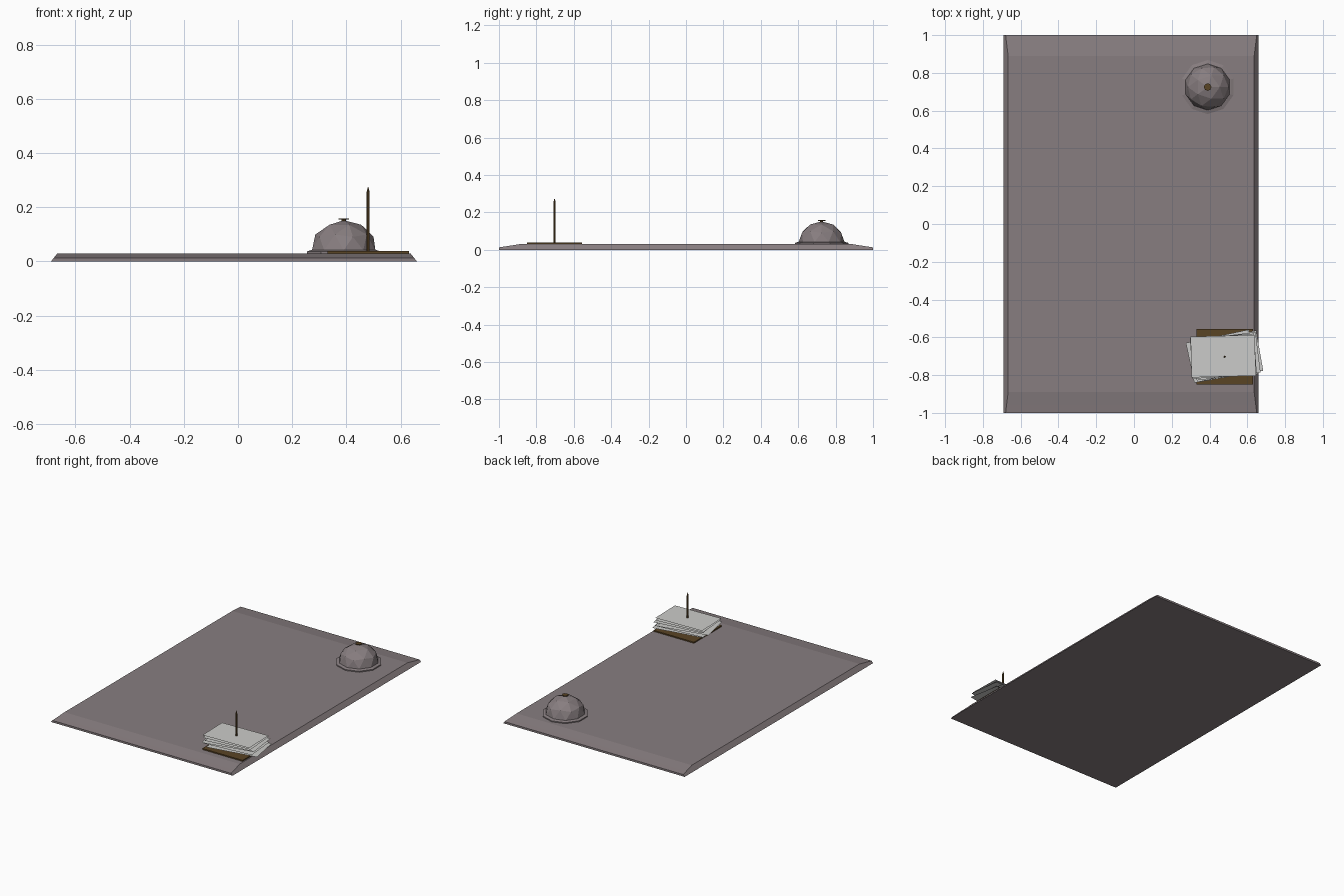
import bpy
import bmesh
from math import radians, cos, sin, pi
from mathutils import Matrix

if "Cube" in bpy.data.objects:
    bpy.data.objects.remove(bpy.data.objects["Cube"], do_unlink=True)


def material(name, rgb):
    m = bpy.data.materials.new(name)
    m.use_nodes = True
    m.diffuse_color = (*rgb, 1)
    m.node_tree.nodes["Principled BSDF"].inputs["Base Color"].default_value = (*rgb, 1)
    return m


GREY = material("warm_grey", (0.245, 0.208, 0.216))
BROWN = material("dark_brown", (0.102, 0.058, 0.018))
PAPER = material("paper_white", (0.60, 0.60, 0.585))


def finish(name, bm, mat, location=(0, 0, 0), solid=True):
    if solid:
        bmesh.ops.recalc_face_normals(bm, faces=bm.faces)
    mesh = bpy.data.meshes.new(name)
    bm.to_mesh(mesh)
    bm.free()
    mesh.materials.append(mat)
    obj = bpy.data.objects.new(name, mesh)
    obj.location = location
    bpy.context.collection.objects.link(obj)
    return obj


def loft(bm, rings):
    """Join equal rings of points into a capped solid."""
    rows = [[bm.verts.new(p) for p in ring] for ring in rings]
    for a, b in zip(rows, rows[1:]):
        for i in range(len(a)):
            j = (i + 1) % len(a)
            bm.faces.new((a[i], a[j], b[j], b[i]))
    bm.faces.new(rows[0])
    bm.faces.new(rows[-1])


def turned(name, profile, sides, mat, location):
    """Turned solid from (radius, height) pairs, a corner on the y axis."""
    bm = bmesh.new()
    turn = [pi / 2 + 2 * pi * i / sides for i in range(sides)]
    loft(bm, [[(r * cos(t), r * sin(t), z) for t in turn] for r, z in profile])
    return finish(name, bm, mat, location)


# Counter slab: sloping long sides, ends tapering to a thin lip
LEFT, RIGHT, TOP = -0.69, 0.66, 0.03
half = [(0.89, TOP), (0.96, 0.019), (1.0, 0.013)]
stations = [(-y, h) for y, h in reversed(half)] + half
bm = bmesh.new()
loft(bm, [[(LEFT, y, 0), (RIGHT, y, 0),
           (RIGHT - 0.8 * h, y, h), (LEFT + 0.8 * h, y, h)] for y, h in stations])
finish("counter_slab", bm, GREY)

# Desk bell: bevelled base, faceted dome, push button
BELL = (0.39, 0.725, 0)
turned("bell_base", [(0.143, TOP), (0.143, 0.037), (0.126, 0.042)], 10, GREY, BELL)

bm = bmesh.new()
bmesh.ops.create_icosphere(bm, subdivisions=2, radius=0.123)
bmesh.ops.bisect_plane(bm, geom=bm.verts[:] + bm.edges[:] + bm.faces[:],
                       plane_co=(0, 0, 0), plane_no=(0, 0, 1), clear_inner=True)
bmesh.ops.scale(bm, vec=(1, 1, 0.9), verts=bm.verts)
finish("bell_dome", bm, GREY, (BELL[0], BELL[1], 0.041))

turned("bell_button_stem", [(0.008, 0.145), (0.008, 0.155)], 8, BROWN, BELL)
turned("bell_button", [(0.02, 0.154), (0.02, 0.159)], 8, BROWN, BELL)

# Paper spike: square foot and pointed needle
SPIKE = (0.48, -0.703, 0)
bm = bmesh.new()
bmesh.ops.create_cube(bm, size=1)
bmesh.ops.scale(bm, vec=(0.30, 0.295, 0.01), verts=bm.verts)
finish("spike_foot", bm, BROWN, (SPIKE[0], SPIKE[1], 0.033))
turned("spike_needle", [(0.006, TOP), (0.006, 0.255), (0.0006, 0.275)], 8, BROWN, SPIKE)

# Loose sheets on the spike: (turn in degrees, sideways shift), lowest first
sheets = [(10, 0.02), (5, 0.0), (12, -0.015), (7, 0.01), (4, -0.005), (1.5, -0.006)]
for n, (turn, shift) in enumerate(sheets):
    bm = bmesh.new()
    bmesh.ops.create_grid(bm, x_segments=1, y_segments=1, size=1)
    bmesh.ops.scale(bm, vec=(0.17, 0.108, 1), verts=bm.verts)
    bmesh.ops.rotate(bm, cent=(0, 0, 0), verts=bm.verts,
                     matrix=Matrix.Rotation(radians(turn), 3, "Z"))
    finish(f"paper_sheet_{n + 1}", bm, PAPER,
           (0.478 + shift, -0.70, 0.046 + 0.012 * n), solid=False)
